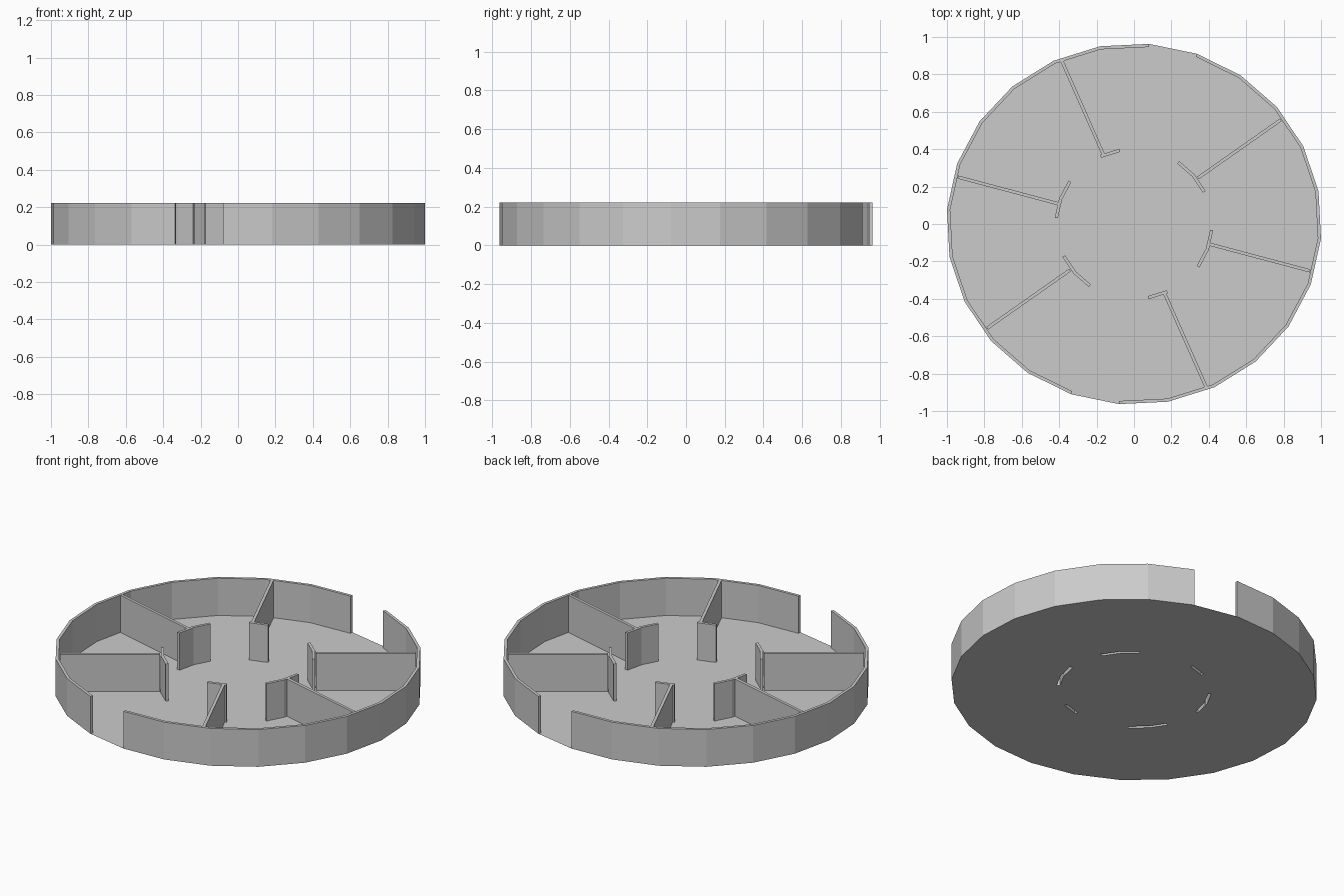
import bpy, bmesh
from math import sin, cos, radians

if "Cube" in bpy.data.objects:
    bpy.data.objects.remove(bpy.data.objects["Cube"])

H = 0.222           # wall height
T = 0.017           # wall thickness
RIM = (1.003, 0.966)
HUB = (0.425, 0.409)
START = -4.6        # rotation of the 24-sided plan


def ring_point(size, k, inset=0.0):
    a = radians(START + 15 * k)
    return ((size[0] - inset) * cos(a), (size[1] - inset) * sin(a))


def band(size, first, last):
    """Closed outline of a curved wall between two corners of the plan."""
    ks = list(range(first, last + 1))
    return [ring_point(size, k) for k in ks] + [ring_point(size, k, T) for k in reversed(ks)]


def finish(name, bm):
    mesh = bpy.data.meshes.new(name)
    bm.to_mesh(mesh)
    bm.free()
    obj = bpy.data.objects.new(name, mesh)
    bpy.context.collection.objects.link(obj)
    return obj


def wall(name, outline):
    """Upright wall with a top cap, open where it meets the floor."""
    bm = bmesh.new()
    low = [bm.verts.new((x, y, 0)) for x, y in outline]
    top = [bm.verts.new((x, y, H)) for x, y in outline]
    n = len(outline)
    for i in range(n):
        j = (i + 1) % n
        bm.faces.new((low[i], low[j], top[j], top[i]))
    bm.faces.new(top)
    return finish(name, bm)


def turned(outline):
    return [(-x, -y) for x, y in outline]


# Outlines for one half; the other half is turned by 180 degrees
rim = band(RIM, 6, 17)
hub_arcs = [band(HUB, 2, 4), band(HUB, 7, 8), band(HUB, 10, 12)]
hub_arcs += [turned(a) for a in hub_arcs]

# Outer rim, with two openings
wall("rim_half_left", rim)
wall("rim_half_right", turned(rim))

# Short curved walls round the middle
for i, arc in enumerate(hub_arcs):
    wall(f"inner_wall_{i + 1}", arc)

# Straight dividers
spokes = [((0.342, 0.246), (0.785, 0.557)),
          ((-0.164, 0.372), (-0.386, 0.873)),
          ((-0.404, 0.108), (-0.942, 0.251))]
for i, ((x0, y0), (x1, y1)) in enumerate(spokes):
    length = ((x1 - x0) ** 2 + (y1 - y0) ** 2) ** 0.5
    nx, ny = -(y1 - y0) / length * T / 2, (x1 - x0) / length * T / 2
    outline = [(x0 - nx, y0 - ny), (x1 - nx, y1 - ny), (x1 + nx, y1 + ny), (x0 + nx, y0 + ny)]
    wall(f"divider_{i + 1}", outline)
    wall(f"divider_{i + 4}", turned(outline))

# Thin floor with slots beneath the inner walls
bm = bmesh.new()
for loop in [[ring_point(RIM, k) for k in range(24)]] + hub_arcs:
    vs = [bm.verts.new((x, y, 0)) for x, y in loop]
    for i in range(len(vs)):
        bm.edges.new((vs[i], vs[(i + 1) % len(vs)]))
bmesh.ops.triangle_fill(bm, use_beauty=True, use_dissolve=False, edges=bm.edges[:], normal=(0, 0, 1))
finish("floor", bm)
